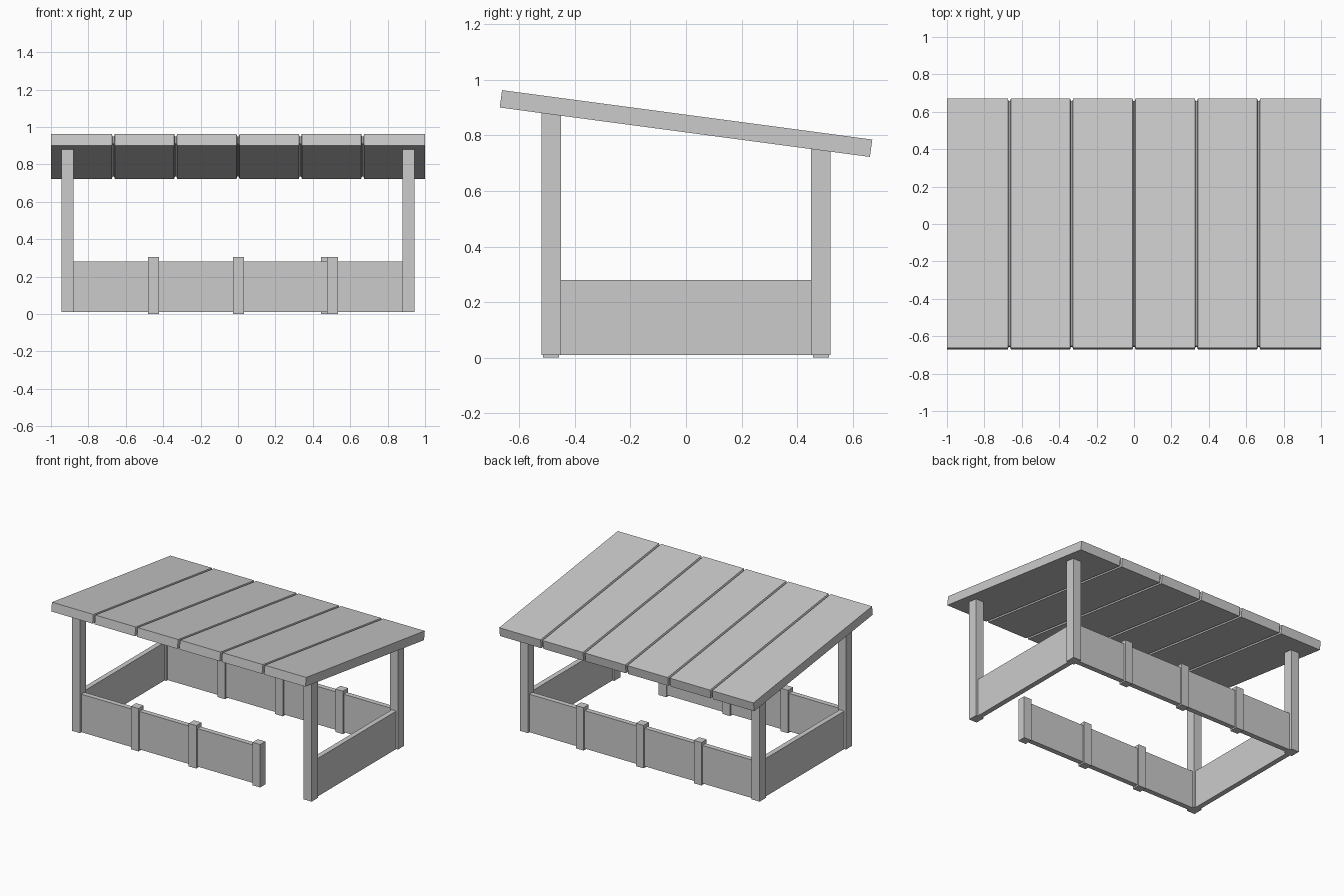
import bpy, bmesh, math
from mathutils import Matrix

if "Cube" in bpy.data.objects:
    bpy.data.objects.remove(bpy.data.objects["Cube"])

SLOPE = math.radians(7.6)
ROOF_Z, THICK, LENGTH = 0.8425, 0.063, 1.344


def finish(bm, name):
    bmesh.ops.recalc_face_normals(bm, faces=bm.faces)
    me = bpy.data.meshes.new(name)
    bm.to_mesh(me)
    bm.free()
    ob = bpy.data.objects.new(name, me)
    bpy.context.collection.objects.link(ob)
    return ob


def box(name, x0, x1, y0, y1, z0, z1, under_roof=False):
    bm = bmesh.new()
    bmesh.ops.create_cube(bm, size=1)
    for v in bm.verts:
        top = v.co.z > 0
        v.co.x = x1 if v.co.x > 0 else x0
        v.co.y = y1 if v.co.y > 0 else y0
        v.co.z = z1 if top else z0
        if top and under_roof:  # cut the top along the roof underside
            v.co.z = ROOF_Z - THICK / 2 / math.cos(SLOPE) - v.co.y * math.tan(SLOPE)
    return finish(bm, name)


# Roof: one slab with shallow grooves around it that mark six boards
stations = [(-1, 0)]
for i in range(1, 6):
    g = -1 + i / 3
    stations += [(g - 0.008, 0), (g - 0.004, 0.012), (g + 0.004, 0.012), (g + 0.008, 0)]
stations.append((1, 0))
bm = bmesh.new()
rings = []
for x, inset in stations:
    h, t = LENGTH / 2 - inset, THICK / 2 - inset
    rings.append([bm.verts.new((x, y, z)) for y, z in ((-h, -t), (h, -t), (h, t), (-h, t))])
for a, b in zip(rings, rings[1:]):
    for i in range(4):
        j = (i + 1) % 4
        bm.faces.new((a[i], a[j], b[j], b[i]))
bm.faces.new(rings[0])
bm.faces.new(rings[-1])
bm.transform(Matrix.Translation((0, 0, ROOF_Z)) @ Matrix.Rotation(-SLOPE, 4, 'X'))
finish(bm, "roof")

# Corner posts and side walls
for sx, side in ((-1, "left"), (1, "right")):
    x0, x1 = sorted((sx * 0.88, sx * 0.943))
    for sy, end in ((-1, "front"), (1, "back")):
        y0, y1 = sorted((sy * 0.45, sy * 0.52))
        box(f"{end}_{side}_post", x0, x1, y0, y1, 0.01, 0.88, True)
    c = sx * 0.9115
    box(f"{side}_wall", c - 0.018, c + 0.018, -0.46, 0.46, 0.01, 0.28)

# Front wall stops short for the entrance, back wall is full width
box("front_wall", -0.89, 0.51, -0.503, -0.467, 0.01, 0.28)
box("back_wall", -0.89, 0.89, 0.467, 0.503, 0.01, 0.28)

# Short stakes along the walls
for name, y, xs in (("front", -0.486, (-0.452, 0.003, 0.505)),
                    ("back", 0.486, (-0.452, 0.003, 0.475))):
    for i, x in enumerate(xs):
        box(f"{name}_stake_{i + 1}", x - 0.03, x + 0.03, y - 0.029, y + 0.029, 0, 0.305)
